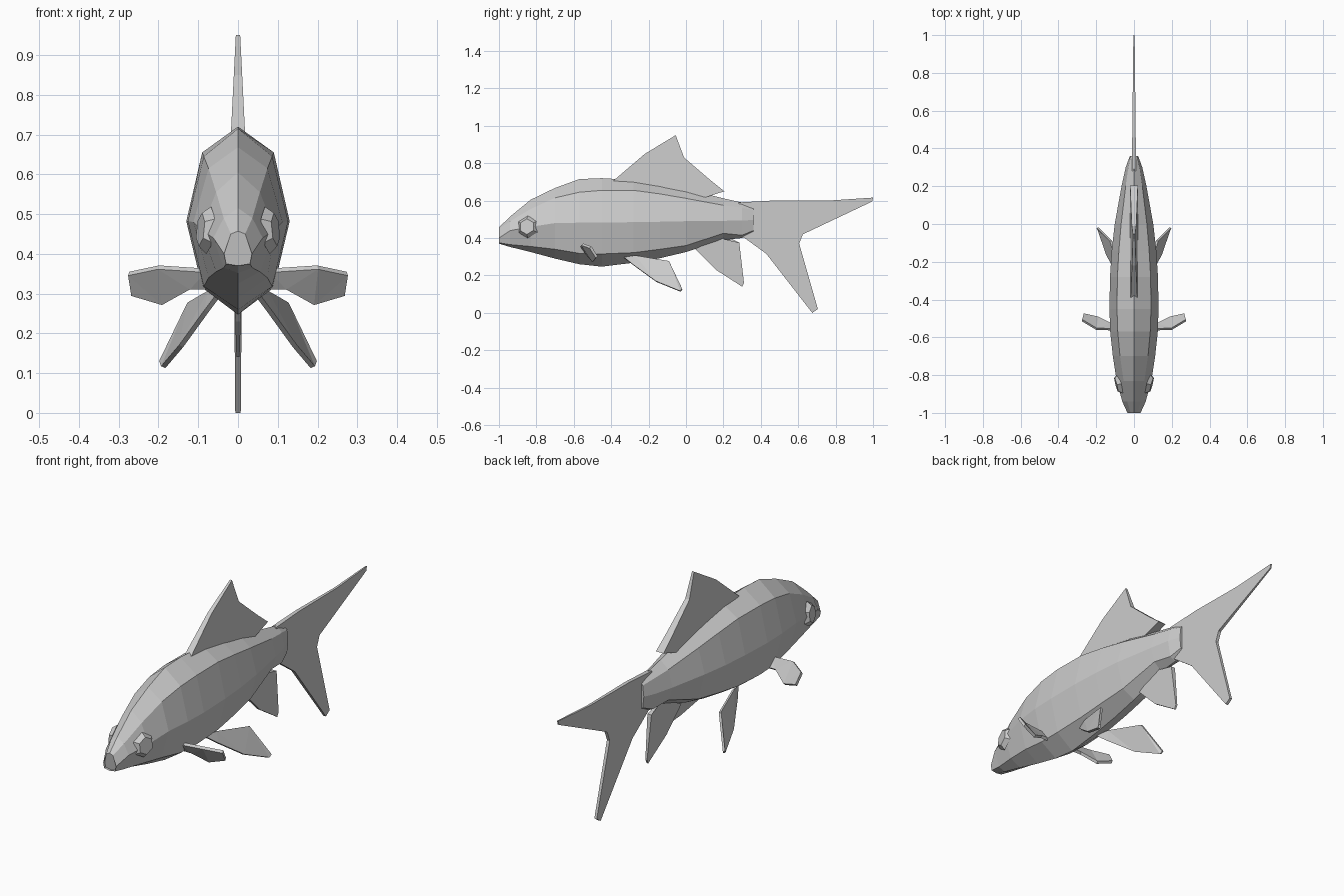
import bpy, bmesh
from mathutils import Vector, Matrix

if "Cube" in bpy.data.objects:
    bpy.data.objects.remove(bpy.data.objects["Cube"])


def finish(name, bm, mirror=False):
    bmesh.ops.recalc_face_normals(bm, faces=bm.faces)
    me = bpy.data.meshes.new(name)
    bm.to_mesh(me)
    bm.free()
    ob = bpy.data.objects.new(name, me)
    bpy.context.collection.objects.link(ob)
    if mirror:
        ob.modifiers.new("Mirror", 'MIRROR').use_mirror_merge = False
    return ob


def plate(name, pts, normal, half, mirror=False):
    """Thin slab through pts; half(p) gives the half thickness at a point."""
    bm = bmesh.new()
    n = Vector(normal).normalized()
    a, b = [[bm.verts.new(Vector(p) + n * s * half(Vector(p))) for p in pts] for s in (1, -1)]
    caps = [bm.faces.new(a), bm.faces.new(b[::-1])]
    for i in range(len(pts)):
        j = (i + 1) % len(pts)
        bm.faces.new((a[j], a[i], b[i], b[j]))
    bmesh.ops.triangulate(bm, faces=caps)
    return finish(name, bm, mirror)


# Body: eight-sided sections (y, top, upper ridge, middle, lower ridge, bottom, half width, ridge half width)
sections = [
    (-1.00, .457, .450, .400, .375, .370, .035, .018),
    (-0.94, .515, .490, .440, .365, .352, .062, .036),
    (-0.83, .605, .555, .460, .355, .325, .092, .055),
    (-0.70, .668, .615, .480, .340, .290, .112, .074),
    (-0.57, .715, .645, .482, .318, .260, .126, .086),
    (-0.45, .720, .655, .482, .315, .247, .130, .090),
    (-0.28, .710, .655, .485, .322, .268, .127, .088),
    (-0.14, .688, .636, .487, .340, .292, .118, .080),
    (0.00, .662, .612, .490, .360, .325, .102, .068),
    (0.20, .612, .575, .492, .425, .390, .066, .044),
    (0.30, .590, .562, .494, .415, .400, .044, .030),
    (0.36, .570, .550, .496, .440, .430, .022, .016),
]
bm = bmesh.new()
rings = []
for y, t, u, m, l, b, w, r in sections:
    lower = r if y > -1 else .03
    ring = [(0, t), (r, u), (w, m), (lower, l), (0, b), (-lower, l), (-w, m), (-r, u)]
    rings.append([bm.verts.new((x, y, z)) for x, z in ring])
for p, q in zip(rings, rings[1:]):
    for i in range(8):
        j = (i + 1) % 8
        bm.faces.new((p[i], p[j], q[j], q[i]))
bm.faces.new(rings[-1])
# Mouth: shallow recess in the snout
snout = bm.faces.new(rings[0])
bmesh.ops.inset_region(bm, faces=[snout], thickness=.006, depth=0)
for v in snout.verts:
    if v.co.z < .42:
        v.co.y += .012
finish("body", bm)

# Fins on the centre plane
plate("dorsal_fin", [(0, y, z) for y, z in (
    (-.39, .705), (-.22, .85), (-.055, .95), (-.01, .83), (.13, .71), (.205, .65), (.08, .61), (-.1, .65))],
    (1, 0, 0), lambda p: .018 - (p.z - .7) * .05)
plate("tail_fin", [(0, y, z) for y, z in (
    (.28, .59), (.46, .60), (.76, .60), (1, .616), (.995, .595), (.625, .42), (.605, .37),
    (.705, .02), (.675, 0), (.43, .315), (.3, .41))],
    (1, 0, 0), lambda p: .011 - (p.y - .3) * .011)
plate("anal_fin", [(0, y, z) for y, z in (
    (.05, .34), (.2, .42), (.2, .395), (.285, .375), (.31, .16), (.30, .14), (.16, .23))],
    (1, 0, 0), lambda p: .004 + max(0, p.z - .14) * .03)

# Paired fins
plate("pelvic_fins", [(.05, -.33, .295), (.07, -.27, .305), (.122, -.09, .275), (.193, -.02, .128),
                      (.188, -.03, .115), (.143, -.16, .168), (.08, -.28, .255)],
      (.9, -.2, .4), lambda p: .006, True)
plate("pectoral_fins", [(.08, -.56, .358), (.2, -.555, .366), (.275, -.51, .35), (.267, -.478, .299),
                        (.19, -.495, .276), (.12, -.53, .315), (.08, -.53, .315)],
      (-.2, .7, .7), lambda p: .007, True)

# Eyes: bevelled hexagonal discs
bm = bmesh.new()
bmesh.ops.create_cone(bm, cap_ends=True, segments=6, radius1=.06, radius2=.042, depth=.022)
axis = Vector((1, -.26, .1)).normalized()
side = Vector((0, 1, 0)) - axis * axis.y
side.normalize()
turn = Matrix((side, axis.cross(side), axis)).transposed().to_4x4()
bm.transform(Matrix.Translation((.084, -.848, .46)) @ turn)
finish("eyes", bm, True)
